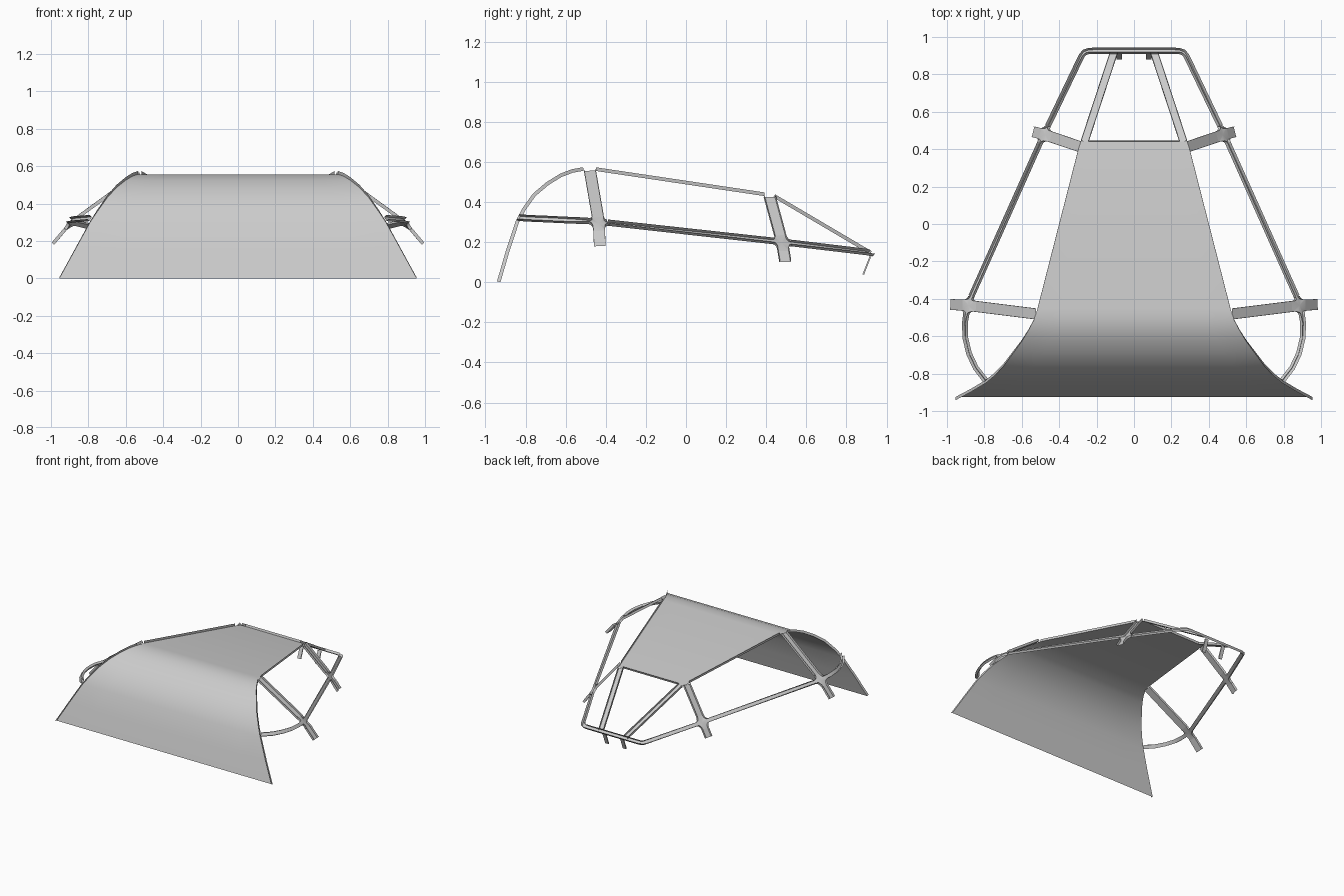
import bpy, bmesh
from mathutils import Vector as V

old = bpy.data.objects.get("Cube")
if old:
    bpy.data.objects.remove(old)

LIP = 0.018      # height of the folded rim
JOINT = 0.05     # reach of a cross joint from its centre

grey = bpy.data.materials.new("light grey")
grey.use_nodes = True
colour = (0.6, 0.6, 0.6, 1)
grey.diffuse_color = colour
grey.node_tree.nodes["Principled BSDF"].inputs["Base Color"].default_value = colour


def finish(name, bm):
    """Turn a half into a mirrored, shaded object."""
    mesh = bpy.data.meshes.new(name)
    bm.to_mesh(mesh)
    bm.free()
    mesh.materials.append(grey)
    ob = bpy.data.objects.new(name, mesh)
    bpy.context.collection.objects.link(ob)
    bpy.ops.object.select_all(action='DESELECT')
    ob.select_set(True)
    bpy.context.view_layer.objects.active = ob
    bpy.ops.object.shade_smooth_by_angle(angle=0.7)
    mirror = ob.modifiers.new("mirror", 'MIRROR')
    mirror.use_clip = True
    return ob


def bridge(bm, row_a, row_b):
    for i in range(len(row_a) - 1):
        bm.faces.new((row_a[i], row_a[i + 1], row_b[i + 1], row_b[i]))


def line(bm, points):
    return [bm.verts.new(p) for p in points]


def frame(tangent, normal):
    side = tangent.cross(normal).normalized()
    return side, side.cross(tangent).normalized()


def channel(name, points, normals, half):
    """Flat strip along a path with a rim folded out on both edges."""
    bm = bmesh.new()
    points = [V(p) for p in points]
    normals = [V(n).normalized() for n in normals]
    rows = []
    for i, p in enumerate(points):
        t = points[min(i + 1, len(points) - 1)] - points[max(i - 1, 0)]
        side, n = frame(t.normalized(), normals[min(i, len(normals) - 1)])
        a, b = p - side * half, p + side * half
        rows.append(line(bm, (a + n * LIP, a, b, b + n * LIP)))
    for r, s in zip(rows, rows[1:]):
        bridge(bm, r, s)
    return finish(name, bm)


def cross_joint(name, centre, normal, arms):
    """Filleted plate where strips meet; arms are (target, half width) in order."""
    bm = bmesh.new()
    hub = bm.verts.new(centre)
    dirs = [((V(t) - centre).normalized(), h) for t, h in arms]
    for i, (d, h) in enumerate(dirs):
        e, g = dirs[(i + 1) % len(dirs)]
        sd, se = frame(d, normal)[0], frame(e, normal)[0]
        if sd.dot(e) < 0:
            sd = -sd
        if se.dot(d) < 0:
            se = -se
        start, end = centre + d * JOINT + sd * h, centre + e * JOINT + se * g
        corner = centre + d * g + e * h
        curve = []
        for k in range(6):
            u = k / 5
            curve.append(start * (1 - u) ** 2 + corner * 2 * u * (1 - u) + end * u * u)
        base = line(bm, curve)
        rim = line(bm, [p + normal * LIP for p in curve])
        bridge(bm, base, rim)
        for a, b in zip(base, base[1:]):
            bm.faces.new((hub, a, b))
        # close the wedge to the other edge of the next strip
        far = bm.verts.new(centre + e * JOINT - se * g)
        bm.faces.new((hub, base[-1], far))
    bmesh.ops.remove_doubles(bm, verts=bm.verts, dist=0.0005)
    bmesh.ops.recalc_face_normals(bm, faces=bm.faces)
    return finish(name, bm)


# Shell: half width, depth and height from the front hem to the rear edge
edge = [V(p) for p in (
    (.955, -.925, 0), (.87, -.88, .155), (.79, -.832, .30), (.75, -.80, .36),
    (.70, -.75, .43), (.65, -.685, .485), (.60, -.62, .525), (.565, -.565, .546),
    (.535, -.51, .556), (.515, -.45, .555), (.30, .39, .43), (.285, .44, .422))]
COLS = 4
bm = bmesh.new()
rows = [line(bm, [V((p.x * c / COLS, p.y, p.z)) for c in range(COLS + 1)]) for p in edge]
for r, s in zip(rows, rows[1:]):
    bridge(bm, r, s)
finish("shell", bm)


# Rims of the shell, left open where the arms join
def shell_rim(name, points):
    bm = bmesh.new()
    top = []
    for i, p in enumerate(points):
        t = points[min(i + 1, len(points) - 1)] - points[max(i - 1, 0)]
        top.append(p + V((0, -t.z, t.y)).normalized() * LIP)
    bridge(bm, line(bm, points), line(bm, top))
    finish(name, bm)


shell_rim("front_shell_rim", edge[:9])
shell_rim("roof_side_rim", edge[9:11])
bm = bmesh.new()
rear = [V((0, .44, .422)), V((.242, .44, .422))]
bridge(bm, line(bm, rear), line(bm, [p + V((0, .3, .9)) * LIP for p in rear]))
finish("roof_rear_rim", bm)

# Key points of the side frame
front_hub, rear_hub = V((.885, -.435, .295)), V((.475, .477, .196))
front_top, front_foot = V((.525, -.48, .556)), V((.982, -.43, .18))
rear_top, rear_foot = V((.292, .415, .425)), V((.54, .493, .10))
rail_end = V((.275, .895, .145))
bow_start = V((.897, -.53, .302))
front_n, rear_n = V((.65, 0, .75)).normalized(), V((.78, .2, .6)).normalized()
ARM, RAIL = .029, .014


def toward(a, b):
    return a + (b - a).normalized() * JOINT


# Arms running down from the roof through the joints
for name, top, hub, foot, n in (
        ("front_arm", front_top, front_hub, front_foot, front_n),
        ("rear_arm", rear_top, rear_hub, rear_foot, rear_n)):
    channel(name, [top, toward(hub, top)], [n], ARM)
    channel(name + "_foot", [toward(hub, foot), foot], [n], ARM)

cross_joint("front_joint", front_hub, front_n,
            [(front_top, ARM), (rear_hub, RAIL), (front_foot, ARM), (bow_start, RAIL)])
cross_joint("rear_joint", rear_hub, rear_n,
            [(rear_top, ARM), (rail_end, RAIL), (rear_foot, ARM), (front_hub, RAIL)])

# Side rail between the joints, and the bow round to the front shell
channel("side_rail", [toward(front_hub, rear_hub), toward(rear_hub, front_hub)],
        [front_n, rear_n], RAIL)
channel("front_bow",
        [toward(front_hub, bow_start), bow_start, (.894, -.61, .306), (.875, -.69, .31),
         (.84, -.765, .313), (.788, -.832, .317)],
        [front_n, (.75, -.1, .6), (.8, -.2, .55)], RAIL)

# Rear rail bending into the back bar
channel("rear_rail",
        [toward(rear_hub, rail_end), rail_end, (.262, .912, .14), (.24, .92, .138),
         (.2, .921, .138), (0, .921, .138)],
        [rear_n, (.6, .4, .7), (.4, .5, .75), (.15, .6, .8), (0, .6, .8)], RAIL)

# Posts from the roof to the back bar
channel("rear_post", [(.263, .44, .42), (.108, .912, .142)], [(0, .5, .85)], .02)

# Lugs hanging below the back bar
bpy.ops.mesh.primitive_cube_add(size=1, location=(.078, .902, .085), rotation=(-.37, 0, 0))
lug = bpy.context.object
lug.name = "rear_lug"
lug.scale = (.03, .008, .1)
bpy.ops.object.transform_apply(location=True, rotation=True, scale=True)
lug.data.materials.append(grey)
lug.modifiers.new("mirror", 'MIRROR')
